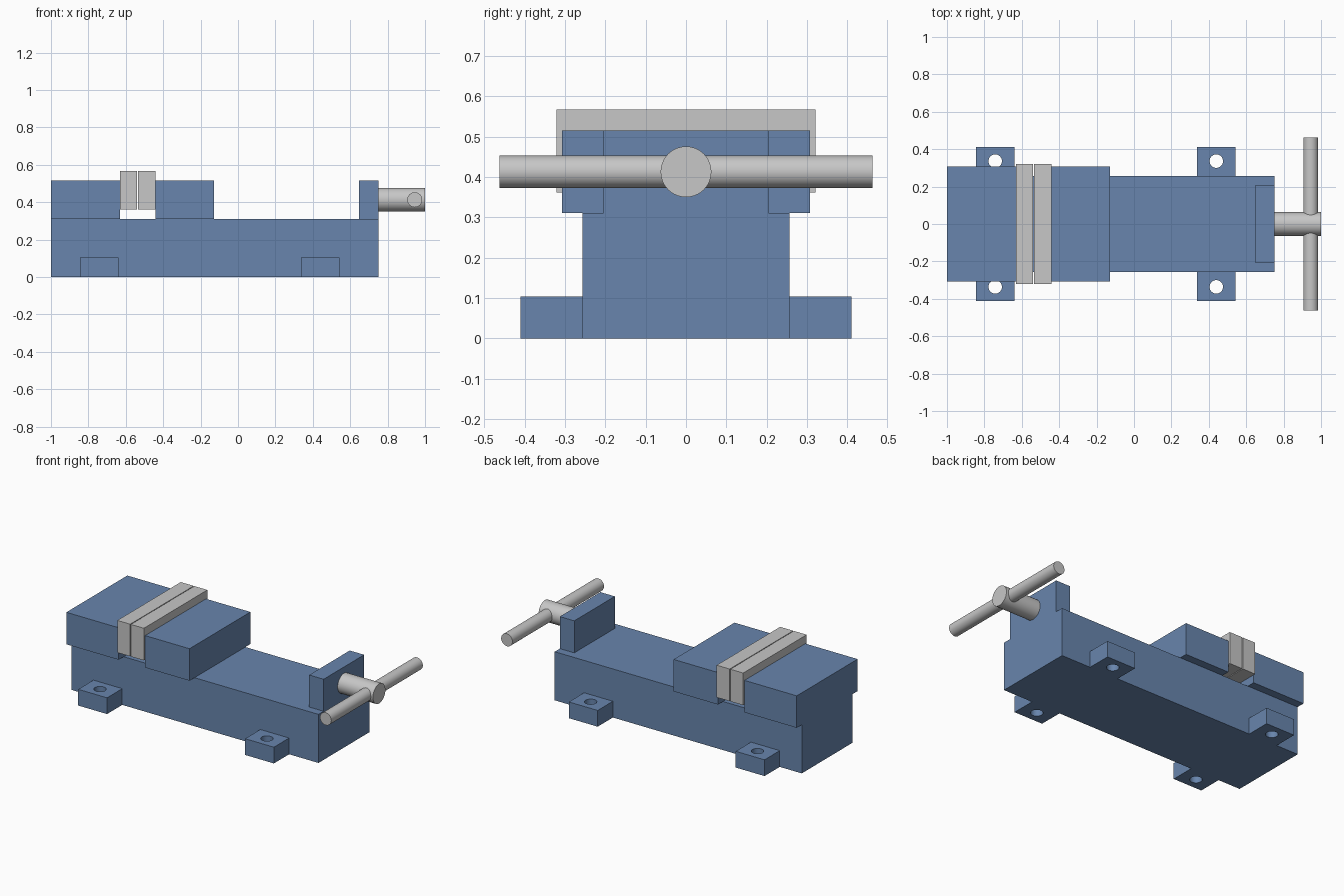
import bpy
from math import pi, radians

cube = bpy.data.objects.get("Cube")
if cube:
    bpy.data.objects.remove(cube, do_unlink=True)


def make_material(name, color):
    mat = bpy.data.materials.new(name)
    mat.use_nodes = True
    mat.diffuse_color = color
    mat.node_tree.nodes["Principled BSDF"].inputs["Base Color"].default_value = color
    return mat


blue = make_material("blue paint", (0.138, 0.235, 0.418, 1))
steel = make_material("bare steel", (0.57, 0.57, 0.57, 1))


def box(name, mat, x, y, z):
    """Box spanning the (low, high) pair given for each axis."""
    spans = (x, y, z)
    bpy.ops.mesh.primitive_cube_add(size=1, location=[(a + b) / 2 for a, b in spans])
    obj = bpy.context.object
    obj.name = name
    obj.scale = [b - a for a, b in spans]
    bpy.ops.object.transform_apply(location=False, rotation=False, scale=True)
    obj.data.materials.append(mat)
    return obj


def rod(name, mat, radius, length, center, rotation=(0, 0, 0)):
    bpy.ops.mesh.primitive_cylinder_add(vertices=40, radius=radius, depth=length,
                                        location=center, rotation=rotation)
    obj = bpy.context.object
    obj.name = name
    obj.data.materials.append(mat)
    bpy.ops.object.shade_smooth_by_angle(angle=radians(30))
    return obj


body_half = 0.257
jaw_half = 0.308
deck = 0.311
jaw_top = 0.516
screw_z = 0.413

# Bed and the upright that carries the screw
box("bed", blue, (-1, 0.75), (-body_half, body_half), (0, deck))
box("screw_support", blue, (0.648, 0.75), (-0.205, 0.205), (deck, jaw_top))

# Jaws overhanging the bed
box("fixed_jaw", blue, (-1, -0.63), (-jaw_half, jaw_half), (deck, jaw_top))
box("moving_jaw", blue, (-0.442, -0.128), (-jaw_half, jaw_half), (deck, jaw_top))

# Steel gripping plates with a hairline gap between them
for name, x in (("fixed_jaw_plate", (-0.63, -0.539)), ("moving_jaw_plate", (-0.534, -0.442))):
    box(name, steel, x, (-0.321, 0.321), (0.362, 0.568))

# Mounting feet with bolt holes
for end, x in (("right", -0.742), ("left", 0.44)):
    for side, s in (("front", -1), ("back", 1)):
        foot = box(f"{end}_{side}_foot", blue, (x - 0.102, x + 0.102),
                   sorted((s * body_half, s * 0.411)), (0, 0.104))
        cutter = rod("bolt_hole_cutter", blue, 0.036, 0.4, (x, s * 0.336, 0.05))
        cutter.hide_render = True
        cut = foot.modifiers.new("bolt_hole", 'BOOLEAN')
        cut.operation = 'DIFFERENCE'
        cut.solver = 'EXACT'
        cut.object = cutter
        bpy.ops.object.select_all(action='DESELECT')
        foot.select_set(True)
        bpy.context.view_layer.objects.active = foot
        bpy.ops.object.modifier_apply(modifier=cut.name)
        bpy.data.objects.remove(cutter, do_unlink=True)
        bpy.ops.object.shade_smooth_by_angle(angle=radians(30))

# Screw and its cross handle
rod("screw", steel, 0.063, 0.25, (0.875, 0, screw_z), (0, pi / 2, 0))
rod("handle", steel, 0.04, 0.926, (0.945, 0, screw_z), (pi / 2, 0, 0))
